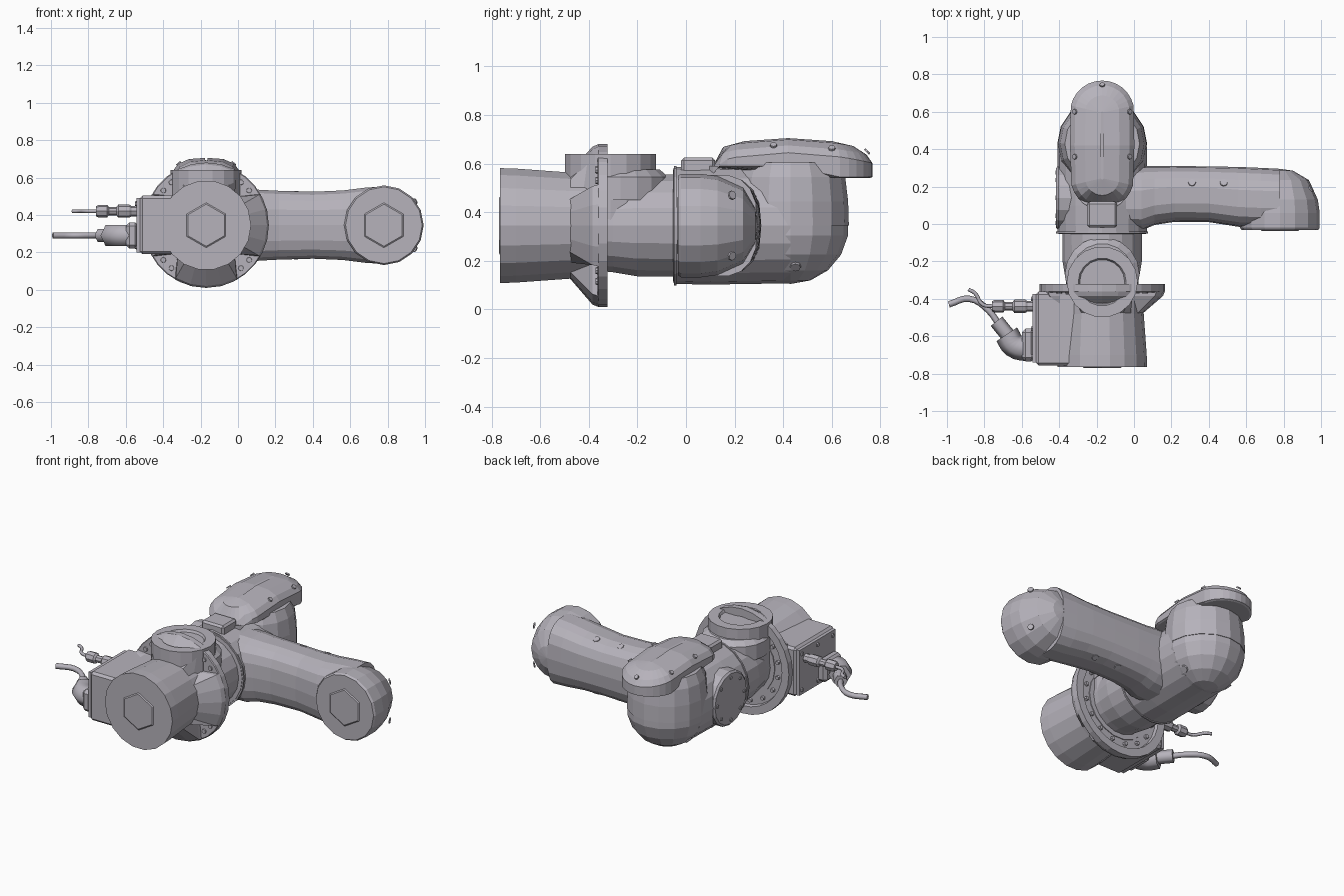
import bpy, bmesh
from math import sin, cos, pi, radians
from mathutils import Vector

cube = bpy.data.objects.get("Cube")
if cube:
    bpy.data.objects.remove(cube)

metal = bpy.data.materials.new("pale grey metal")
metal.use_nodes = True
GREY = (0.47, 0.45, 0.50, 1)
metal.diffuse_color = GREY
metal.node_tree.nodes["Principled BSDF"].inputs["Base Color"].default_value = GREY

CX, CZ = -0.17, 0.345      # main axis of base, shoulder and elbow
EY = 0.43                  # elbow column
AXES = {"x": (Vector((0, 1, 0)), Vector((0, 0, 1)), Vector((1, 0, 0))),
        "y": (Vector((1, 0, 0)), Vector((0, 0, 1)), Vector((0, 1, 0))),
        "z": (Vector((1, 0, 0)), Vector((0, 1, 0)), Vector((0, 0, 1)))}


def finish(name, bm):
    bmesh.ops.remove_doubles(bm, verts=bm.verts, dist=1e-4)
    bmesh.ops.recalc_face_normals(bm, faces=bm.faces)
    mesh = bpy.data.meshes.new(name)
    bm.to_mesh(mesh)
    bm.free()
    mesh.materials.append(metal)
    ob = bpy.data.objects.new(name, mesh)
    bpy.context.collection.objects.link(ob)
    return ob


def loft(name, rings):
    """Skin a list of equal-length point rings and cap both ends."""
    bm = bmesh.new()
    loops = [[bm.verts.new(p) for p in ring] for ring in rings]
    n = len(loops[0])
    for a, b in zip(loops, loops[1:]):
        for i in range(n):
            j = (i + 1) % n
            bm.faces.new((a[i], a[j], b[j], b[i]))
    bm.faces.new(loops[0])
    bm.faces.new(loops[-1])
    return finish(name, bm)


def turned(name, axis, origin, profile, seg=18, shape=None):
    """Revolve (radius, distance) pairs about an axis; shape(angle, radius) may vary the radius."""
    u, v, w = AXES[axis]
    rings = []
    for r, t in profile:
        ring = []
        for i in range(seg):
            a = 2 * pi * i / seg
            q = shape(a, r) if shape else r
            ring.append(Vector(origin) + u * q * cos(a) + v * q * sin(a) + w * t)
        rings.append(ring)
    return loft(name, rings)


def box(name, lo, hi, bevel=0.0):
    bm = bmesh.new()
    bmesh.ops.create_cube(bm, size=1)
    for v in bm.verts:
        v.co = [(a + b) / 2 + c * (b - a) for a, b, c in zip(lo, hi, v.co)]
    if bevel:
        bmesh.ops.bevel(bm, geom=bm.edges[:], offset=bevel, segments=1, affect="EDGES")
    return finish(name, bm)


def tube(name, points, radius):
    curve = bpy.data.curves.new(name, "CURVE")
    curve.dimensions = "3D"
    curve.bevel_depth = radius
    curve.bevel_resolution = 1
    curve.use_fill_caps = True
    curve.resolution_u = 4
    sp = curve.splines.new("BEZIER")
    sp.bezier_points.add(len(points) - 1)
    for bp, p in zip(sp.bezier_points, points):
        bp.co = p
        bp.handle_left_type = bp.handle_right_type = "AUTO"
    curve.materials.append(metal)
    ob = bpy.data.objects.new(name, curve)
    bpy.context.collection.objects.link(ob)


def disc(name, centre, normal, r, seg=8, thick=0.008):
    bm = bmesh.new()
    bmesh.ops.create_cone(bm, cap_ends=True, segments=seg, radius1=r, radius2=r * 0.9, depth=thick)
    ob = finish(name, bm)
    ob.location = centre
    ob.rotation_euler = Vector(normal).to_track_quat("Z", "Y").to_euler()


# Base drum with a recessed front cap
turned("base_drum", "y", (CX, 0, CZ),
       [(0.24, -0.765), (0.238, -0.7), (0.222, -0.48), (0.222, -0.34)])
disc("base_front_cap", (CX, -0.766, CZ), (0, -1, 0), 0.125, 6)


# Four flared ribs that leave bolt pockets on the diagonals
def ribbed(a, r):
    off = abs((a + pi / 4) % (pi / 2) - pi / 4)
    return r if off < radians(35) else 0.215


turned("flange_ribs", "y", (CX, 0, CZ),
       [(0.215, -0.48), (0.325, -0.385), (0.335, -0.36)], 24, ribbed)
turned("mounting_flange", "y", (CX, 0, CZ),
       [(0.2, -0.365), (0.33, -0.365), (0.335, -0.36), (0.335, -0.322),
        (0.285, -0.322), (0.28, -0.345), (0.2, -0.345)], 28)
for k in range(4):
    for d in (-6, 6):
        a = radians(45 + 90 * k + d)
        disc("flange_bolt", (CX + 0.295 * cos(a), -0.368, CZ + 0.295 * sin(a)), (0, -1, 0), 0.015)
for k in range(16):
    a = 2 * pi * (k + 0.5) / 16
    disc("flange_rear_bolt", (CX + 0.25 * cos(a), -0.338, CZ + 0.25 * sin(a)), (0, 1, 0), 0.014, 6, 0.018)

# Shoulder body and its upright turret
turned("shoulder_body", "y", (CX, 0, CZ),
       [(0.19, -0.35), (0.195, -0.3), (0.212, -0.2), (0.213, -0.04)])
turned("shoulder_turret", "z", (CX, -0.31, 0),
       [(0.19, 0.36), (0.19, 0.64), (0.128, 0.64), (0.12, 0.625), (0, 0.625)])
turned("turret_neck", "z", (CX, -0.27, 0), [(0.2, 0.45), (0.2, 0.545), (0.165, 0.575)])

# Elbow housing: barrel, ball and upright column
turned("elbow_barrel", "y", (CX, 0, CZ),
       [(0.2, -0.055), (0.236, -0.052), (0.24, -0.04), (0.243, 0.1), (0.24, 0.25), (0.238, EY)], 20)
turned("elbow_ball", "z", (CX, EY, CZ),
       [(0.24 * cos(radians(a)), 0.24 * sin(radians(a))) for a in range(-90, 31, 20)], 16)
turned("elbow_column", "z", (CX, EY, CZ),
       [(0.24, 0), (0.237, 0.1), (0.225, 0.2), (0.2, 0.26)], 16)
turned("barrel_seam", "y", (CX, 0, CZ), [(0.246, -0.05), (0.246, -0.04)], 20)
turned("arm_root_boss", "x", (0, 0.14, CZ),
       [(0.16, -0.416), (0.172, -0.405), (0.178, -0.2)], 16)
for k in range(8):
    a = 2 * pi * k / 8
    disc("root_bolt", (-0.417, 0.14 + 0.135 * cos(a), CZ + 0.135 * sin(a)), (-1, 0, 0), 0.012)


# Arm lofted along x from (x, front y, back y, half height)
def arm_ring(x, yf, yb, h, n=18):
    ring = []
    for i in range(n):
        a = 2 * pi * i / n
        c, s = cos(a), sin(a)
        power = 0.62 if c < 0 else 0.82
        y = (yf + yb) / 2 + (yb - yf) / 2 * (1 if c > 0 else -1) * abs(c) ** power
        ring.append((x, y, CZ + h * (1 if s > 0 else -1) * abs(s) ** 0.75))
    return ring


loft("arm", [arm_ring(*s) for s in (
    (-0.17, -0.03, 0.3, 0.21), (0.04, -0.035, 0.31, 0.205), (0.11, -0.005, 0.31, 0.192),
    (0.22, 0.012, 0.31, 0.186), (0.4, 0.01, 0.308, 0.181), (0.56, -0.015, 0.305, 0.188),
    (0.68, -0.02, 0.3, 0.203), (0.78, -0.02, 0.295, 0.21))])
turned("arm_end", "y", (0.78, 0, CZ),
       [(0.205, -0.032), (0.213, -0.02), (0.213, 0.06), (0.203, 0.13),
        (0.155, 0.235), (0.07, 0.285), (0, 0.295)], 16)
disc("arm_end_cap", (0.78, -0.033, CZ), (0, -1, 0), 0.125, 6)

# Recessed-screw covers along the arm, above and below
for x in (0.13, 0.31, 0.48, 0.66):
    for side in (1, -1):
        disc("arm_screw", (x, 0.222, CZ + side * 0.172), (0, 0.45, side), 0.022)
for z in (0.22, 0.345, 0.47):
    disc("arm_end_screw", (0.945, 0.19, z), (0.8, 0.6, (z - CZ) * 2), 0.02)


# Domed cover over the elbow column
def crown(y):
    if y < 0.4:
        return 0.705 - 0.5 * (0.4 - y) ** 2 - 1.2 * max(0, 0.15 - y)
    return 0.705 - 0.32 * (y - 0.4) ** 2


def cover_ring(inset, height, n=28):
    ring = []
    for i in range(n):
        a = 2 * pi * i / n
        c, s = cos(a), sin(a)
        r = 0.172 - inset
        half = 0.175 if abs(s) > 1e-6 else 0
        y = 0.42 + (half if s > 0 else -half) + r * s
        x = CX + r * c
        if y < 0.25:                       # narrowed nose
            x = CX + r * c * (0.9 + 0.1 * y / 0.25)
        ring.append((x, y, height(y)))
    return ring


loft("elbow_cover", [cover_ring(0.012, lambda y: 0.585 if y < 0.6 else 0.54),
                     cover_ring(0.0, lambda y: 0.59 if y < 0.6 else 0.545),
                     cover_ring(0.0, lambda y: crown(y) - 0.06),
                     cover_ring(0.025, lambda y: crown(y) - 0.03),
                     cover_ring(0.08, lambda y: crown(y) - 0.006),
                     cover_ring(0.165, crown)])
for y in (0.36, 0.6):
    for side in (-1, 1):
        disc("cover_screw", (CX + side * 0.148, y, crown(y) - 0.028), (side, 0, 1.2), 0.015)
disc("cover_rear_screw", (CX, 0.745, 0.65), (0, 1, 1), 0.015)
box("cover_plug", (-0.25, -0.02, 0.56), (-0.09, 0.12, 0.625), 0.012)

# Screws around the elbow barrel
for y in (0.2, 0.45):
    for side in (-1, 1):
        disc("elbow_screw", (CX + side * 0.165, y, CZ - 0.17), (side, 0, -1), 0.024)

# Connector box on the right of the base
box("connector_box", (-0.525, -0.757, 0.19), (-0.25, -0.362, 0.503), 0.015)
box("connector_plate", (-0.543, -0.74, 0.2), (-0.51, -0.375, 0.49))
for y in (-0.71, -0.56, -0.4):
    for z in (0.23, 0.46):
        disc("plate_bolt", (-0.546, y, z), (-1, 0, 0), 0.014, 6)

# Straight plug with thin cable
turned("signal_plug", "x", (0, -0.44, 0.42),
       [(0.026, -0.76), (0.034, -0.745), (0.034, -0.7), (0.022, -0.69), (0.022, -0.65),
        (0.035, -0.64), (0.035, -0.58), (0.028, -0.57), (0.028, -0.53)], 8)
tube("signal_cable", [(-0.75, -0.44, 0.42), (-0.81, -0.43, 0.42), (-0.85, -0.37, 0.42), (-0.885, -0.35, 0.42)], 0.01)

# Angled plug with thick cable
box("power_plug_base", (-0.6, -0.735, 0.22), (-0.53, -0.56, 0.36), 0.02)
tube("power_plug_elbow", [(-0.56, -0.67, 0.29), (-0.64, -0.65, 0.29), (-0.68, -0.59, 0.29)], 0.066)
tube("power_plug_neck", [(-0.67, -0.6, 0.29), (-0.735, -0.52, 0.29)], 0.04)
tube("power_cable", [(-0.72, -0.54, 0.29), (-0.78, -0.46, 0.29), (-0.88, -0.4, 0.29), (-0.99, -0.43, 0.29)], 0.017)
